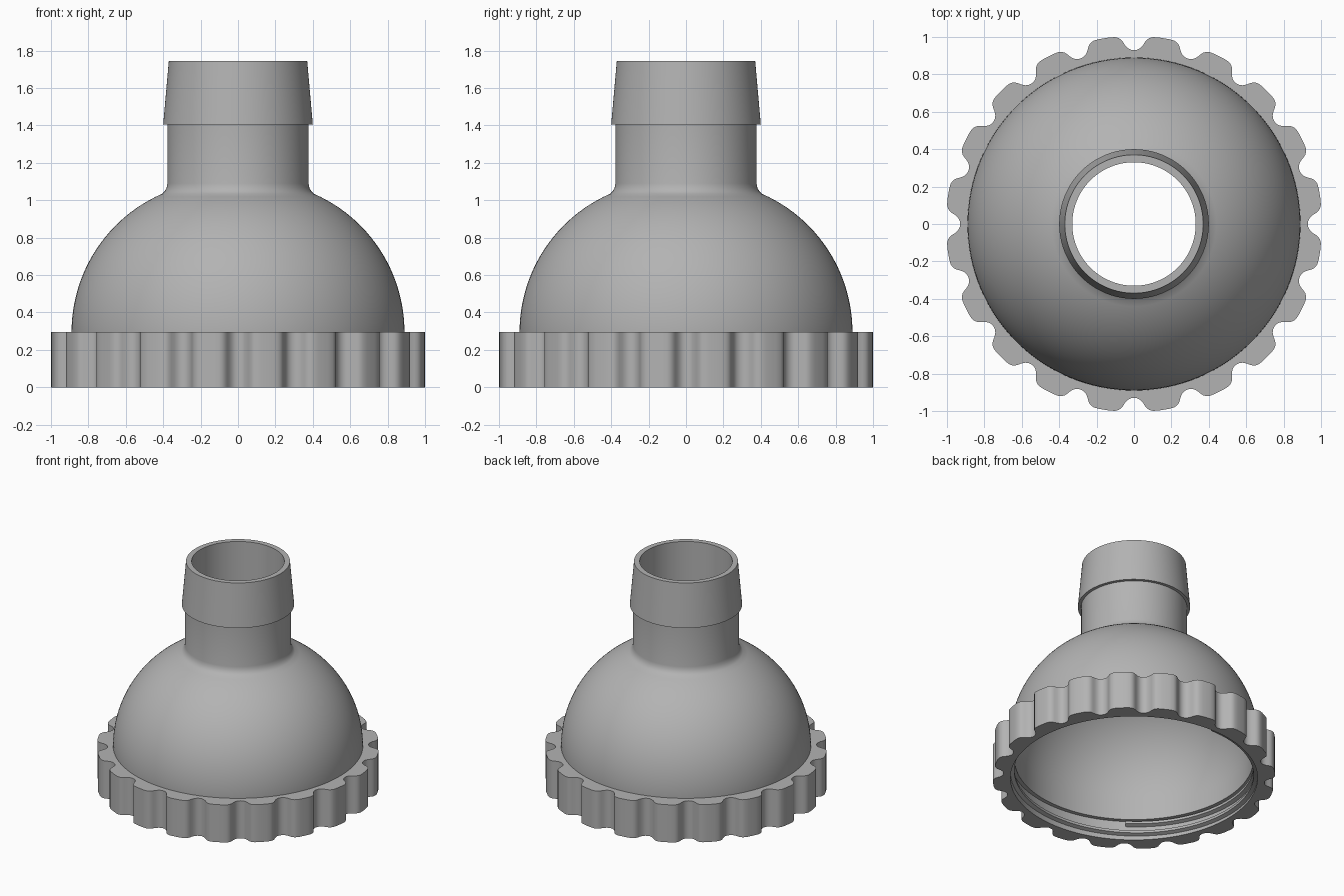
import bpy, bmesh, math

if "Cube" in bpy.data.objects:
    bpy.data.objects.remove(bpy.data.objects["Cube"])

grey = bpy.data.materials.new("light grey plastic")
grey.diffuse_color = (0.45, 0.45, 0.45, 1)
grey.use_nodes = True
grey.node_tree.nodes["Principled BSDF"].inputs["Base Color"].default_value = grey.diffuse_color


def make_object(name, bm, angle=30):
    bmesh.ops.recalc_face_normals(bm, faces=bm.faces[:])
    mesh = bpy.data.meshes.new(name)
    bm.to_mesh(mesh)
    bm.free()
    mesh.materials.append(grey)
    obj = bpy.data.objects.new(name, mesh)
    bpy.context.collection.objects.link(obj)
    bpy.context.view_layer.objects.active = obj
    obj.select_set(True)
    bpy.ops.object.shade_smooth_by_angle(angle=math.radians(angle))
    obj.select_set(False)
    return obj


def skin(bm, rings, closed_path):
    """Join rings of vertices (each ring closed) along a path."""
    count = len(rings)
    for i in range(count if closed_path else count - 1):
        a, b = rings[i], rings[(i + 1) % count]
        for j in range(len(a)):
            k = (j + 1) % len(a)
            bm.faces.new((a[j], a[k], b[k], b[j]))


def polar(r, a, z):
    return (r * math.cos(a), r * math.sin(a), z)


def dome_arc(base_r, base_z, top_r, top_z, n=24):
    """Arc that leaves the base vertically and reaches the neck."""
    w, h = base_r - top_r, top_z - base_z
    rad = (w * w + h * h) / (2 * w)
    end = math.atan2(h, rad - w)
    return [(base_r - rad + rad * math.cos(end * i / n),
             base_z + rad * math.sin(end * i / n)) for i in range(n + 1)]


# Hollow dome, neck and tapered hose barb as one revolved shell
profile = [(0.885, 0.15)]
profile += dome_arc(0.89, 0.295, 0.405, 1.035)
profile += [(0.392, 1.048), (0.382, 1.066), (0.377, 1.09), (0.377, 1.405),
            (0.40, 1.405), (0.37, 1.745), (0.33, 1.745), (0.33, 1.03)]
profile += dome_arc(0.85, 0.295, 0.345, 1.01)[::-1]
profile += [(0.85, 0.15)]
SEG = 128
bm = bmesh.new()
rings = [[bm.verts.new(polar(r, math.tau * j / SEG, z)) for j in range(SEG)]
         for r, z in profile]
skin(bm, rings, True)
make_object("dome_and_neck", bm)

# Scalloped grip ring: twenty rounded notches, one every 18 degrees
PITCH = math.tau / 20
half_notch = [(0.018, 0.932), (0.035, 0.941), (0.050, 0.957), (0.060, 0.974),
              (0.070, 0.988), (0.083, 0.998), (0.100, 1.004), (0.128, 1.006)]
notch = [(-a, r) for a, r in half_notch[::-1]] + [(0, 0.93)] + half_notch
outline = [(i * PITCH + a, r) for i in range(20) for a, r in notch]
bm = bmesh.new()
rings = []
for outer, z in ((True, 0), (True, 0.295), (False, 0.295), (False, 0)):
    rings.append([bm.verts.new(polar(r if outer else 0.88, a, z)) for a, r in outline])
skin(bm, rings, True)
make_object("grip_ring", bm)

# Internal screw thread: right-handed ridge swept along a helix
TURNS, STEPS, LEAD = 1.4, 140, 0.075
end_angle = math.radians(234)
section = [(0.885, -0.022), (0.852, -0.010), (0.852, 0.010), (0.885, 0.022)]
bm = bmesh.new()
rings = []
for i in range(STEPS + 1):
    turn = TURNS * (i / STEPS - 1)
    rings.append([bm.verts.new(polar(r, end_angle + math.tau * turn, 0.128 + LEAD * turn + dz))
                  for r, dz in section])
skin(bm, rings, False)
bm.faces.new(rings[0])
bm.faces.new(rings[-1])
make_object("screw_thread", bm)
